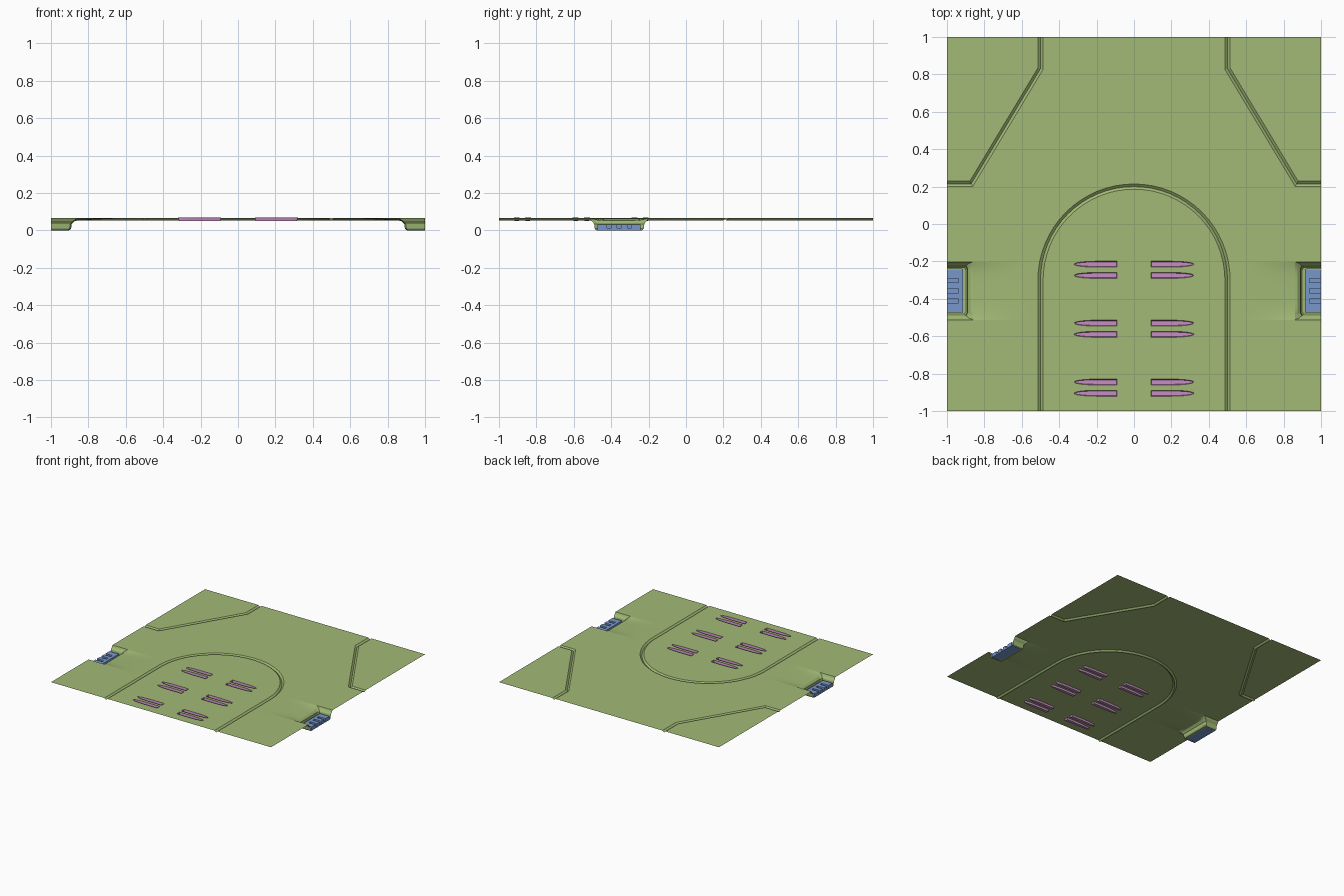
import bpy, bmesh, math
from mathutils import Vector

if "Cube" in bpy.data.objects:
    bpy.data.objects.remove(bpy.data.objects["Cube"])

Z = 0.065        # height of the flat sheet
H = 0.014        # half width of the panel grooves
YC, HY = -0.357, 0.155   # centre and half width of the side inlets


def material(name, rgb):
    m = bpy.data.materials.new(name)
    m.diffuse_color = (*rgb, 1)
    m.use_nodes = True
    m.node_tree.nodes["Principled BSDF"].inputs["Base Color"].default_value = m.diffuse_color
    return m


GREEN = material("green", (0.36, 0.49, 0.18))
PINK = material("pink", (0.57, 0.27, 0.54))
BLUE = material("blue", (0.19, 0.31, 0.60))


def finish(bm, name, mat, smooth=False, face_up=True):
    bm.normal_update()
    if face_up:
        for f in bm.faces:
            if f.normal.z < 0:
                f.normal_flip()
    me = bpy.data.meshes.new(name)
    bm.to_mesh(me)
    bm.free()
    me.materials.append(mat)
    ob = bpy.data.objects.new(name, me)
    bpy.context.collection.objects.link(ob)
    if smooth:
        bpy.ops.object.select_all(action='DESELECT')
        ob.select_set(True)
        bpy.context.view_layer.objects.active = ob
        bpy.ops.object.shade_smooth_by_angle(angle=math.radians(30))
    return ob


def mirror(pts):
    return [(-p[0], *p[1:]) for p in pts]


def flat_panel(name, outline, holes=()):
    bm = bmesh.new()
    for loop in [outline, *holes]:
        vs = [bm.verts.new((x, y, Z)) for x, y in loop]
        for i, v in enumerate(vs):
            bm.edges.new((v, vs[(i + 1) % len(vs)]))
    bmesh.ops.triangle_fill(bm, use_beauty=True, edges=bm.edges[:], normal=(0, 0, 1))
    return finish(bm, name, GREEN)


def skin(rows, name, mat, smooth=False, closed=False, cap=False):
    """Quads between successive rows of points."""
    bm = bmesh.new()
    grid = [[bm.verts.new(p) for p in r] for r in rows]
    n = len(rows[0])
    for a, b in zip(grid, grid[1:]):
        for i in range(n if closed else n - 1):
            j = (i + 1) % n
            bm.faces.new((a[i], a[j], b[j], b[i]))
    if cap:
        bm.faces.new(grid[-1])
    return finish(bm, name, mat, smooth)


def offset(path, d):
    """Mitred parallel of an open path; positive d is to the left."""
    pts = [Vector(p) for p in path]
    out = []
    for i, p in enumerate(pts):
        dirs = [(pts[k + 1] - pts[k]).normalized() for k in (i - 1, i) if 0 <= k < len(pts) - 1]
        ns = [Vector((-t.y, t.x)) for t in dirs]
        m = sum(ns, Vector((0, 0))).normalized()
        q = p + m * (d / m.dot(ns[0]))
        out.append((q.x, q.y))
    return out


def groove(path, name):
    rows = [[(x, y, z) for x, y in offset(path, d)]
            for d, z in ((H, Z), (0, Z - 0.012), (-H, Z))]
    skin(rows, name, GREEN)


# Groove centre lines: front arch and back corner
arch = [(-0.5, -1)] + [(-0.5 * math.cos(a), -0.3 + 0.5 * math.sin(a))
                       for a in (math.pi * i / 32 for i in range(33))] + [(0.5, -1)]
corner = [(1, 0.215), (0.87, 0.215), (0.5, 0.83), (0.5, 1)]
groove(arch, "arch_groove")
groove(corner, "right_corner_groove")
groove(mirror(corner), "left_corner_groove")


# Vents: outline flat at the inner end, tapered at the outer end
def vent_outline(y, s, inset=0.0):
    w = 0.016 - inset
    tip = [(0.2 + (0.12 - inset) * math.cos(a), w * math.sin(a))
           for a in (math.pi * (i / 12 - 0.5) for i in range(13))]
    pts = [(0.09 + inset, -w)] + tip + [(0.09 + inset, w)]
    return [(s * x, y + v) for x, v in pts]


vents = [(y + d, s) for y in (-0.245, -0.56, -0.875) for d in (-0.03, 0.03) for s in (-1, 1)]
for i, (y, s) in enumerate(vents):
    rows = [[(*p, z) for p in vent_outline(y, s, k)]
            for k, z in ((0, Z + 0.003), (0.002, Z - 0.002), (0.004, 0.051))]
    skin(rows, f"vent_{i + 1}", PINK, closed=True, cap=True)

# Flat sheet panels
flat_panel("front_panel", offset(arch, -H), [vent_outline(y, s) for y, s in vents])
half = [p for p in offset(arch, H) if p[0] > 1e-4]
half += [(1, -1), (1, YC - HY), (0.56, YC - HY), (0.56, YC + HY), (1, YC + HY)]
half += offset(corner, H)
flat_panel("main_panel", [(0, 0.2 + H)] + half + mirror(half)[::-1])
back = offset(corner, -H) + [(1, 1)]
flat_panel("right_corner_panel", back)
flat_panel("left_corner_panel", mirror(back))

# Side inlets: shallow ramp, stepped pocket and slotted grate
N = 16


def ramp_z(t, u):
    return Z - 0.013 * t ** 1.5 * (1 - abs(u) ** 4)


def ring(x0, hy, z, first=False):
    us = [2 * i / N - 1 for i in range(N + 1)]
    mid = []
    for u in us:
        px = x0 + (0.008 if abs(u) == 1 and not first else 0)   # eased corners
        mid.append((px, YC + u * hy, ramp_z(1, u) if first else z))
    return [(1, YC - hy, z)] + mid + [(1, YC + hy, z)]


rings = [ring(0.86, HY, Z, True), ring(0.873, 0.147, 0.050), ring(0.884, 0.138, 0.040),
         ring(0.89, 0.134, 0.034), ring(0.892, 0.131, 0.010), ring(0.899, 0.125, 0.001),
         ring(0.913, 0.116, 0.0)]
ramp = [[(0.56 + 0.3 * t, YC + HY * u, ramp_z(t, u)) for u in (2 * i / N - 1 for i in range(N + 1))]
        for t in (k / 10 for k in range(11))]


def box(bm, s, x0, x1, y0, y1, z0, z1):
    vs = bmesh.ops.create_cube(bm, size=1)["verts"]
    for v in vs:
        v.co = (s * (x0 + (v.co.x + 0.5) * (x1 - x0)), y0 + (v.co.y + 0.5) * (y1 - y0),
                z0 + (v.co.z + 0.5) * (z1 - z0))


for s, side in ((1, "right"), (-1, "left")):
    def flip(rows):
        return rows if s > 0 else [mirror(r) for r in rows]
    skin(flip(ramp), side + "_inlet_ramp", GREEN, smooth=True)
    skin(flip(rings), side + "_inlet_pocket", GREEN)
    bm = bmesh.new()
    y0, y1 = YC - 0.115, YC + 0.115
    box(bm, s, 0.913, 1, y0, y1, 0.0, 0.012)          # base
    box(bm, s, 0.913, 0.938, y0, y1, 0.012, 0.03)     # inner block
    slots = [YC - 0.055, YC, YC + 0.055]
    edges = [y0] + [e for c in slots for e in (c - 0.011, c + 0.011)] + [y1]
    for a, b in zip(edges[::2], edges[1::2]):         # bars between the slots
        box(bm, s, 0.938, 1, a, b, 0.012, 0.03)
    bmesh.ops.recalc_face_normals(bm, faces=bm.faces[:])
    finish(bm, side + "_grate", BLUE, face_up=False)
